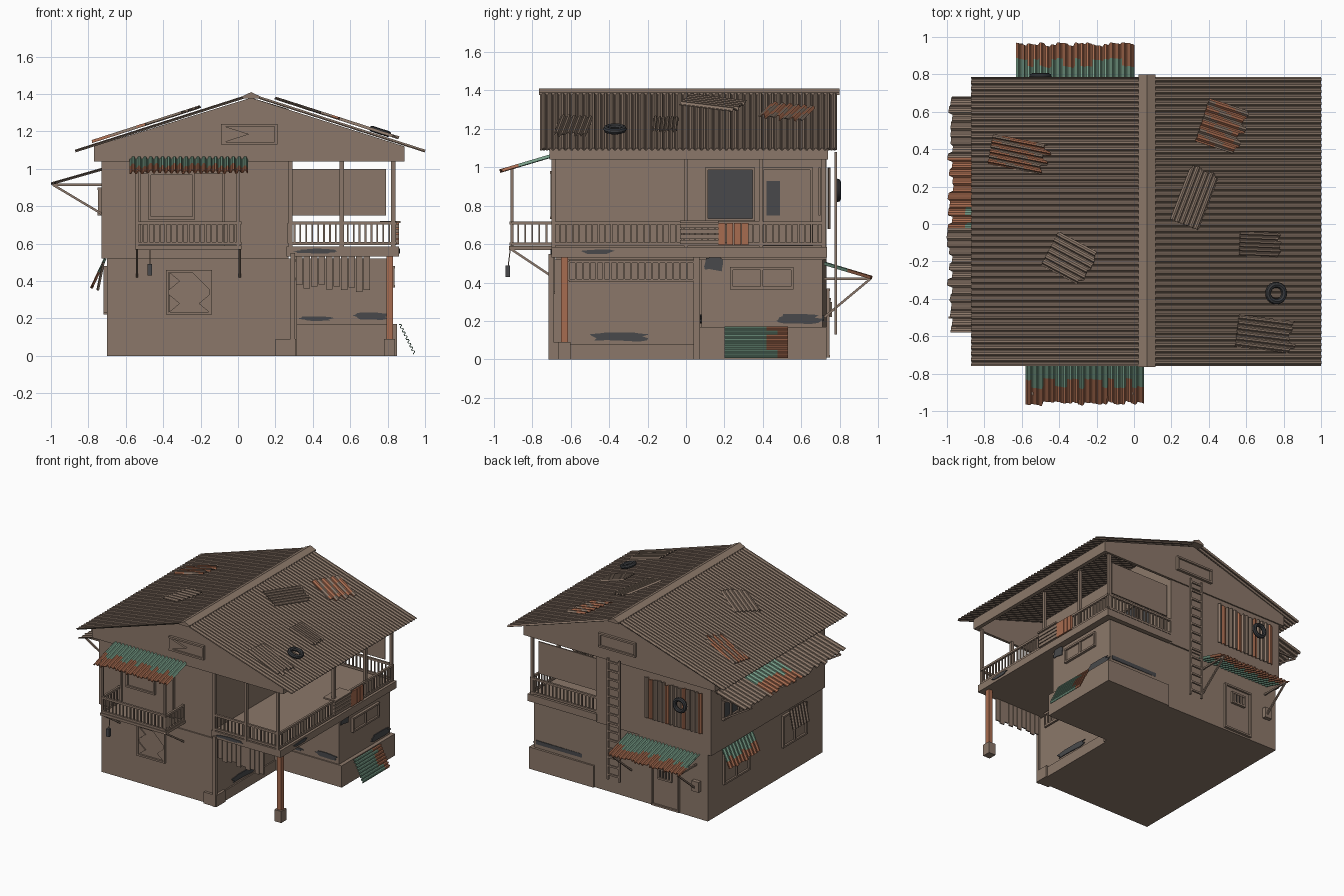
import bpy, bmesh, math, random
from mathutils import Vector

random.seed(4)
cube = bpy.data.objects.get("Cube")
if cube:
    bpy.data.objects.remove(cube, do_unlink=True)


def material(name, *rgb):
    mat = bpy.data.materials.new(name)
    mat.use_nodes = True
    mat.diffuse_color = (*rgb, 1)
    mat.node_tree.nodes["Principled BSDF"].inputs["Base Color"].default_value = (*rgb, 1)
    return mat


BROWN = material("weathered brown", .26, .187, .142)
GREEN = material("faded green", .18, .33, .24)
RUST = material("rust orange", .39, .15, .08)
DARK = material("dark grey", .065, .066, .07)
TYRE = material("rubber black", .04, .042, .046)


def make(name, bm, *mats):
    bmesh.ops.recalc_face_normals(bm, faces=bm.faces)
    mesh = bpy.data.meshes.new(name)
    bm.to_mesh(mesh)
    bm.free()
    obj = bpy.data.objects.new(name, mesh)
    bpy.context.collection.objects.link(obj)
    for mat in mats:
        mesh.materials.append(mat)
    return obj


def add_box(bm, x0, x1, y0, y1, z0, z1):
    v = [bm.verts.new((x, y, z)) for x in (x0, x1) for y in (y0, y1) for z in (z0, z1)]
    for f in ((0, 1, 3, 2), (4, 5, 7, 6), (0, 1, 5, 4), (2, 3, 7, 6), (0, 2, 6, 4), (1, 3, 7, 5)):
        bm.faces.new([v[i] for i in f])


def box(name, mat, *bounds):
    bm = bmesh.new()
    add_box(bm, *bounds)
    return make(name, bm, mat)


def add_beam(bm, p, q, w):
    p, q = Vector(p), Vector(q)
    rot = (q - p).to_track_quat('Z', 'Y')
    rings = [[bm.verts.new(c + rot @ Vector((a * w / 2, b * w / 2, 0)))
              for a, b in ((1, 1), (-1, 1), (-1, -1), (1, -1))] for c in (p, q)]
    for ring in rings:
        bm.faces.new(ring)
    for i in range(4):
        k = (i + 1) % 4
        bm.faces.new((rings[0][i], rings[0][k], rings[1][k], rings[1][i]))


def beams(name, mat, w, *pairs):
    bm = bmesh.new()
    for p, q in pairs:
        add_beam(bm, p, q, w)
    return make(name, bm, mat)


def prism(name, mat, origin, u, v, depth, pts):
    # polygon in the u/v plane pushed along depth
    o, u, v, d = Vector(origin), Vector(u), Vector(v), Vector(depth)
    bm = bmesh.new()
    face = bm.faces.new([bm.verts.new(o + u * a + v * b) for a, b in pts])
    ext = bmesh.ops.extrude_face_region(bm, geom=[face])
    bmesh.ops.translate(bm, vec=d, verts=[g for g in ext["geom"] if isinstance(g, bmesh.types.BMVert)])
    return make(name, bm, mat)


def sheet(name, origin, u, v, waves, mats, rule=None, amp=.007, jag=0.0, rows=6):
    # corrugated sheet: waves run across u, ridges run down v
    o, u, v = Vector(origin), Vector(u), Vector(v)
    n = u.cross(v).normalized()
    cols, grid, end, tint = waves * 4, [], 1, 0
    bm = bmesh.new()
    tints = []
    for i in range(cols + 1):
        if i % 4 == 0:
            end, tint = 1 - random.random() * jag, random.uniform(-.12, .12)
        tints.append(tint)
        lift = n * amp * math.sin(math.pi / 2 * (i + .5))
        grid.append([bm.verts.new(o + u * i / cols + v * end * j / rows + lift) for j in range(rows + 1)])
    for i in range(cols):
        for j in range(rows):
            f = bm.faces.new((grid[i][j], grid[i + 1][j], grid[i + 1][j + 1], grid[i][j + 1]))
            if rule:
                f.material_index = rule((i + .5) / cols, (j + .5) / rows + tints[i])
    obj = make(name, bm, *mats)
    mod = obj.modifiers.new("thickness", 'SOLIDIFY')
    mod.thickness, mod.offset = .005, 0
    return obj


def railing(name, p, q, low, high, count):
    p, q = Vector(p), Vector(q)
    pairs = [((p.x, p.y, z), (q.x, q.y, z)) for z in (low, high)]
    bm = bmesh.new()
    for pair in pairs:
        add_beam(bm, *pair, .016)
    for i in range(count + 1):
        c = p.lerp(q, i / count)
        add_beam(bm, (c.x, c.y, low), (c.x, c.y, high), .009)
    return make(name, bm, BROWN)


def window(name, axis, at, out, a0, a1, z0, z1, pane=BROWN, bars=1):
    # frame, pane and bars on a wall facing the given axis
    def slab(bm, l, r, b, t, d):
        lo, hi = sorted((at, at + out * d))
        add_box(bm, *((lo, hi, l, r) if axis == 'x' else (l, r, lo, hi)), b, t)
    bm, w = bmesh.new(), .014
    slab(bm, a0, a1, z0, z0 + w, .02)
    slab(bm, a0, a1, z1 - w, z1, .02)
    for k in range(bars + 2):
        c = a0 + (a1 - a0 - w) * k / (bars + 1)
        slab(bm, c, c + w, z0, z1, .018)
    make(name + "_frame", bm, BROWN)
    bm = bmesh.new()
    slab(bm, a0 + w, a1 - w, z0 + w, z1 - w, .006)
    make(name + "_pane", bm, pane)


def stain(name, centre, u, depth, w, h):
    pts = []
    for i in range(16):
        a, r = math.tau * i / 16, random.uniform(.65, 1)
        pts.append((w / 2 * r * math.copysign(abs(math.cos(a)) ** .6, math.cos(a)), h / 2 * r * math.sin(a)))
    prism(name, DARK, centre, u, (0, 0, 1), depth, pts)


X, Y, Z = (1, 0, 0), (0, 1, 0), (0, 0, 1)

# main walls, porch slab and gables
prism("ground_floor", BROWN, (0, 0, 0), X, Y, (0, 0, .52),
      [(-.7, -.69), (.29, -.69), (.29, .08), (.82, .08), (.82, .71), (-.7, .73)])
prism("upper_room", BROWN, (0, -.68, 0), X, Z, (0, 1.41, 0),
      [(-.73, .52), (.27, .52), (.27, 1.32), (.07, 1.38), (-.73, 1.13)])
for side, y in (("front", -.71), ("back", .72)):
    prism(side + "_gable", BROWN, (0, y, 0), X, Z, (0, .02, 0),
          [(-.77, 1.04), (.89, 1.04), (.89, 1.12), (.07, 1.38), (-.77, 1.12)])
for side, x in (("left", .86), ("right", -.77)):
    box(side + "_eave_beam", BROWN, x, x + .03, -.71, .74, 1.04, 1.12)
box("porch_slab", BROWN, .26, .86, -.7, .735, .53, .585)
box("side_plinth", BROWN, .29, .85, .07, .73, 0, .17)
box("porch_wall_plinth", BROWN, .28, .3, -.7, .08, 0, .08)
box("corner_block", BROWN, .2, .31, -.71, -.6, 0, .09)

# corrugated roof with ridge cap
for side, run in (("left", .93), ("right", -.94)):
    sheet(side + "_roof", (.07, -.76, 1.395), (0, 1.545, 0), (run, 0, -.3), 48, [BROWN], rows=1)
prism("ridge_cap", BROWN, (.07, -.765, 1.395), X, Z, (0, 1.565, 0),
      [(-.045, -.006), (0, .015), (.045, -.006), (.045, -.018), (-.045, -.018)])


def patch(name, x, y, length, width, deg, mats, rule=None):
    a = math.radians(deg)
    slope = -.322 if x > .07 else .322
    v = Vector((math.cos(a), math.sin(a), slope * math.cos(a))) * length
    u = Vector((-math.sin(a), math.cos(a), -slope * math.sin(a))) * width
    mid = Vector((x, y, 1.42 - .322 * abs(x - .07)))
    sheet(name, mid - (u + v) / 2, u, v, 6, mats, rule, .008, .15)


streak = lambda s, t: int((s * 3 + t) % 1 < .6)
patch("roof_patch_rusty_a", -.61, .37, .32, .16, -11, [BROWN, RUST], streak)
patch("roof_patch_rusty_b", .48, .52, .24, .24, -18, [BROWN, RUST], streak)
patch("roof_patch_c", -.34, -.19, .25, .2, -28, [BROWN])
patch("roof_patch_d", .33, .15, .33, .16, 69, [BROWN])
patch("roof_patch_e", .68, -.11, .23, .13, -2, [BROWN])
patch("roof_patch_f", .71, -.59, .32, .17, -7, [BROWN])

# tyres
for name, loc, rot in (("roof_tyre", (.76, -.37, 1.2), (0, .31, 0)),
                       ("wall_tyre", (-.5, .79, .88), (math.pi / 2, 0, 0))):
    bpy.ops.mesh.primitive_torus_add(location=loc, rotation=rot, major_radius=.045, minor_radius=.016,
                                     major_segments=24, minor_segments=8)
    tyre = bpy.context.object
    tyre.name = name
    tyre.data.materials.append(TYRE)
    bpy.ops.object.shade_smooth_by_angle()

# awnings
tip = lambda s, t: int(t > .62)
sheet("front_awning", (-.58, -.7, 1.06), (.63, 0, 0), (0, -.27, -.08), 20, [GREEN, RUST], tip, .01, .08)
sheet("back_awning", (-.63, .72, .5), (.63, 0, 0), (0, .25, -.075), 20, [GREEN, RUST], tip, .01, .08)
sheet("side_awning", (-.72, -.58, 1.0), (0, 1.26, 0), (-.28, 0, -.08), 30, [BROWN, GREEN, RUST],
      lambda s, t: 0 if not .44 < s < .74 else 2 if t > .6 else 1, .007, .12)
sheet("window_awning", (-.71, .2, .52), (0, .38, 0), (-.075, 0, -.16), 10, [GREEN, RUST], tip, .007, .1)
sheet("hanging_sheet", (-.72, -.45, .5), (0, .2, 0), (-.03, 0, -.15), 6, [BROWN])
sheet("leaning_sheet", (.945, .2, .01), (-.08, 0, .16), (0, .33, 0), 8, [GREEN, RUST], lambda s, t: int(t > .74))
beams("awning_braces", BROWN, .012,
      *[((-.99, y, .915), (-.73, y, .76)) for y in (-.5, .05, .6)],
      *[((-.99, y, .915), (-.73, y, .915)) for y in (-.5, .05, .6)],
      *[((x, .96, .42), (x, .72, .22)) for x in (-.6, -.03)],
      *[((x, .96, .42), (x, .72, .42)) for x in (-.6, -.03)])

# front balcony
box("balcony_floor", BROWN, -.55, .02, -.92, -.68, .57, .59)
railing("balcony_rail_front", (-.54, -.91, 0), (.01, -.91, 0), .6, .71, 18)
for x in (-.54, .01):
    railing("balcony_rail_side", (x, -.91, 0), (x, -.69, 0), .6, .71, 6)
beams("balcony_posts", BROWN, .016, *[((x, -.905, .58), (x, -.905, 1)) for x in (-.54, 0)])
beams("balcony_braces", BROWN, .012, *[((x, -.92, .58), (x, -.68, .42)) for x in (-.54, .01)])
window("balcony_window", 'y', -.68, -1, -.535, -.07, .58, .99, BROWN, 0)
window("balcony_shutter", 'y', -.687, -1, -.48, -.23, .73, .98, BROWN, 0)
box("lantern", DARK, -.485, -.46, -.94, -.915, .43, .49)
beams("lantern_cord", BROWN, .005, ((-.47, -.925, .49), (-.47, -.915, .57)))

# broken front window and gable vents
window("front_window", 'y', -.69, -1, -.385, -.14, .22, .46, BROWN, 0)
shards = [(-.37, .45, -.37, .35, -.31, .4), (-.25, .45, -.15, .45, -.15, .35),
          (-.37, .33, -.37, .23, -.31, .28), (-.15, .33, -.15, .23, -.21, .28)]
for s in shards:
    prism("window_shard", BROWN, (0, -.697, 0), X, Z, (0, -.008, 0), list(zip(s[::2], s[1::2])))
window("front_vent", 'y', -.71, -1, -.09, .21, 1.13, 1.24, BROWN, 0)
prism("vent_flap", BROWN, (0, -.717, 0), X, Z, (0, -.015, 0), [(-.08, 1.14), (-.08, 1.23), (.06, 1.185)])
window("back_vent", 'y', .74, 1, -.09, .23, 1.13, 1.24, BROWN, 0)

# porch posts, rails and hanging screen
box("rusty_post", RUST, .795, .83, -.65, -.615, .08, .55)
box("rusty_post_base", BROWN, .78, .84, -.665, -.6, 0, .09)
box("front_wall_post", BROWN, .28, .305, -.715, -.69, 0, .55)
box("side_wall_post", BROWN, .29, .315, .04, .07, 0, .55)
bm = bmesh.new()
for x, y in ((.83, -.69), (.555, -.69), (.83, 0), (.83, .39), (.83, .715), (.28, -.69)):
    add_box(bm, x - .011, x + .011, y - .011, y + .011, .58, 1.05)
make("porch_posts", bm, BROWN)
railing("porch_rail_front", (.27, -.69, 0), (.84, -.69, 0), .6, .71, 18)
railing("porch_rail_side", (.84, -.69, 0), (.84, .72, 0), .6, .71, 42)
railing("porch_rail_back", (.27, .72, 0), (.84, .72, 0), .6, .71, 18)
box("porch_screen", BROWN, .28, .79, .69, .7, .75, 1.0)
for k in range(4):
    z = .6 + k * .028
    box("rail_slat", BROWN, .845, .86, -.03, .17, z, z + .022)
    box("rail_board", RUST, .845, .86, .17 + k * .04, .205 + k * .04, .595, .71)
box("porch_shelf", BROWN, .76, .87, -.03, .17, .71, .722)
for k in range(10):
    x = .31 + k * .04
    box("hanging_strip", BROWN, x, x + .036, -.69, -.682, .36 + random.uniform(-.02, .03), .53)
railing("wall_grille", (.315, -.61, 0), (.315, .04, 0), .41, .51, 18)

# porch room openings
window("porch_door", 'x', .27, 1, .1, .36, .72, 1.0, DARK, 0)
window("porch_side_door", 'x', .27, 1, .39, .66, .59, 1.0, BROWN, 0)
box("side_door_glass", DARK, .27, .279, .42, .49, .75, .93)

# remaining windows and doors
window("side_window", 'x', .82, 1, .23, .56, .365, .48, BROWN, 1)
window("right_window_back", 'x', -.7, -1, .23, .55, .22, .48, BROWN, 1)
window("right_window_front", 'x', -.7, -1, -.48, -.18, .23, .48, BROWN, 1)
window("right_upper_window", 'x', -.73, -1, .4, .6, .75, .9, DARK, 1)
window("back_door", 'y', .73, 1, -.46, -.22, .01, .37, BROWN, 0)
window("back_door_grille", 'y', .735, 1, -.4, -.28, .23, .32, DARK, 3)
box("meter_box", BROWN, -.64, -.58, .73, .76, .22, .3)
sheet("back_shutter", (-.66, .745, .68), (.5, 0, 0), (0, 0, .32), 14, [BROWN, RUST],
      lambda s, t: int(s * 14 % 4 < 1), .008, .06)

# ladder on the back wall
beams("ladder", BROWN, .014, *[((x, .78, .13), (x, .78, 1.08)) for x in (.03, .13)],
      *[((.03, .78, .17 + k * .068), (.13, .78, .17 + k * .068)) for k in range(14)])

# damp stains on the walls
out, fwd = (.006, 0, 0), (0, -.006, 0)
stain("stain_porch_wall", (.29, -.34, .12), Y, out, .34, .06)
stain("stain_side_low", (.82, .58, .21), Y, out, .28, .06)
stain("stain_side_high", (.82, .15, .5), Y, out, .13, .09)
stain("stain_slab", (.86, -.46, .56), Y, out, .2, .03)
stain("stain_recess_a", (.42, .08, .2), X, fwd, .2, .03)
stain("stain_recess_b", (.71, .08, .215), X, fwd, .22, .05)
stain("stain_slab_front", (.42, -.7, .56), X, fwd, .26, .03)
box("back_stain", DARK, .4, .8, .71, .717, .2, .23)
